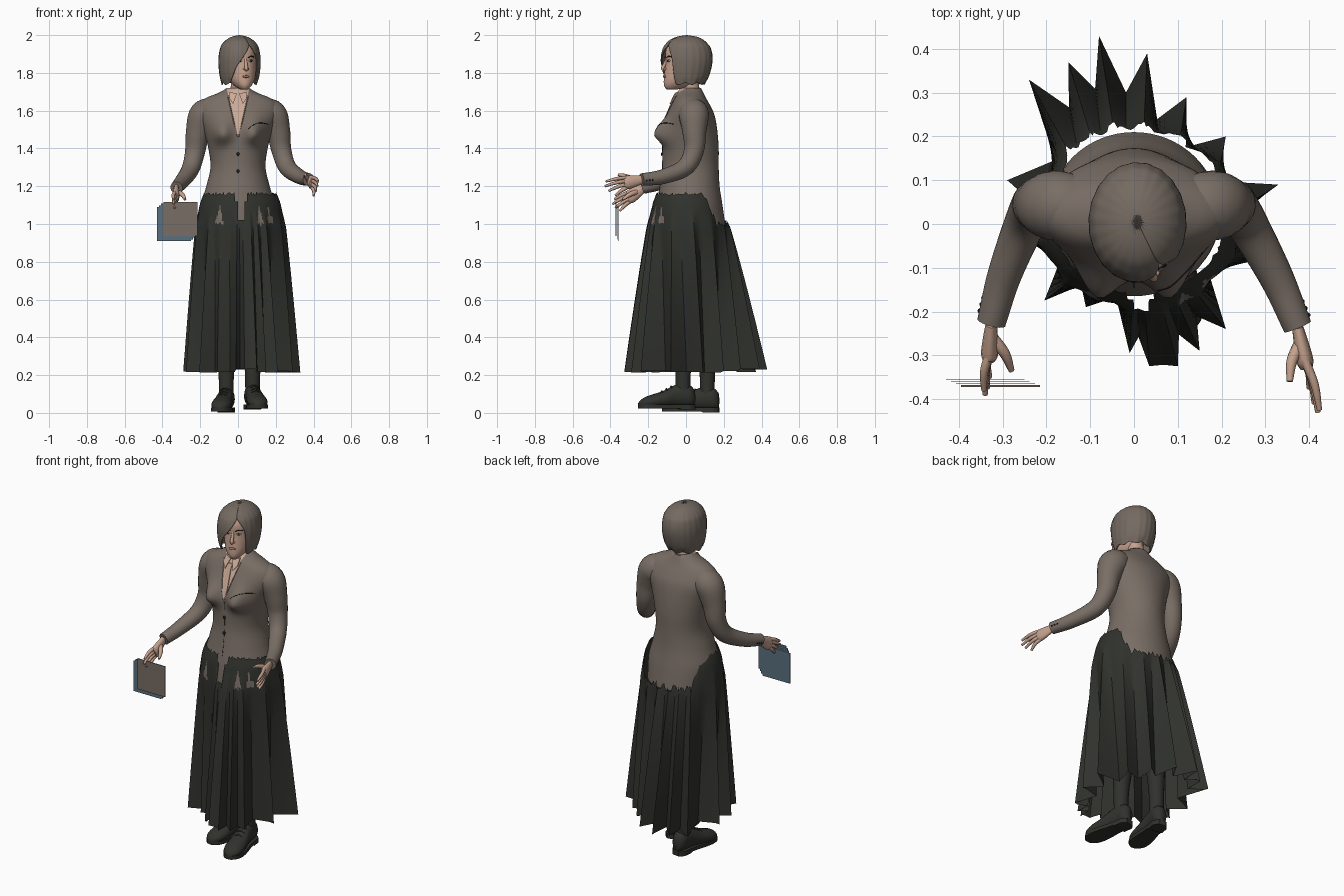
import bpy, bmesh, math, random
from math import sin, cos, pi, radians, exp
from mathutils import Vector, Matrix

random.seed(4)
if "Cube" in bpy.data.objects:
    bpy.data.objects.remove(bpy.data.objects["Cube"])


def material(name, *rgb):
    m = bpy.data.materials.new(name)
    m.use_nodes = True
    m.diffuse_color = (*rgb, 1)
    m.node_tree.nodes["Principled BSDF"].inputs["Base Color"].default_value = (*rgb, 1)
    return m


JACKET = material("taupe wool", .19, .155, .13)
HAIR = material("ash brown hair", .175, .145, .12)
SKIRT = material("charcoal cloth", .03, .032, .026)
SKIN = material("skin", .56, .36, .27)
SHIRT = material("peach shirt", .6, .4, .31)
LIP = material("muted rose", .33, .17, .13)
DARK = material("near black", .012, .011, .01)
BLUE = material("slate blue", .1, .16, .21)
WHITE = material("eye white", .55, .5, .46)


def sample(rows, k):
    """Smooth curve through rows keyed by their first column."""
    k = min(max(k, rows[0][0]), rows[-1][0])
    i = max(j for j in range(len(rows) - 1) if rows[j][0] <= k)
    def slope(j):
        a, b = rows[max(j - 1, 0)], rows[min(j + 1, len(rows) - 1)]
        return [(q - p) / (b[0] - a[0]) for p, q in zip(a, b)]
    a, b, h = rows[i], rows[i + 1], rows[i + 1][0] - rows[i][0]
    t = (k - a[0]) / h
    w = (2*t**3 - 3*t*t + 1, (t**3 - 2*t*t + t) * h, 3*t*t - 2*t**3, (t**3 - t*t) * h)
    return [w[0]*p + w[1]*m + w[2]*q + w[3]*n
            for p, m, q, n in zip(a, slope(i), b, slope(i + 1))][1:]


def steps(rows, n):
    a, b = rows[0][0], rows[-1][0]
    return [a + (b - a) * i / n for i in range(n + 1)]


def finish(bm, name, mats, angle=40):
    bmesh.ops.recalc_face_normals(bm, faces=bm.faces)
    me = bpy.data.meshes.new(name)
    bm.to_mesh(me)
    bm.free()
    for m in mats:
        me.materials.append(m)
    ob = bpy.data.objects.new(name, me)
    bpy.context.collection.objects.link(ob)
    bpy.ops.object.select_all(action='DESELECT')
    ob.select_set(True)
    bpy.context.view_layer.objects.active = ob
    bpy.ops.object.shade_smooth_by_angle(angle=radians(angle))
    return ob


def skin_rings(rings, closed=True, caps=True):
    bm = bmesh.new()
    vs = [[bm.verts.new(p) for p in r] for r in rings]
    n = len(rings[0])
    for a, b in zip(vs, vs[1:]):
        for i in range(n if closed else n - 1):
            j = (i + 1) % n
            bm.faces.new((a[i], a[j], b[j], b[i]))
    if caps:
        bm.faces.new(vs[0])
        bm.faces.new(vs[-1])
    return bm


def oval(row, z, a):
    """Point on an oval ring; angle 0 is the front, positive toward +x."""
    rx, yf, yb = row[:3]
    return Vector((rx * sin(a), (yf + yb) / 2 - (yb - yf) / 2 * cos(a), z))


def tube(name, pts, mat, side=(1, 0, 0), flat=1, n=12, cuts=4):
    rows = [(i, *p) for i, p in enumerate(pts)]
    path = [sample(rows, k) for k in steps(rows, cuts * (len(pts) - 1))]
    rings = []
    for i, p in enumerate(path):
        t = (Vector(path[min(i + 1, len(path) - 1)][:3]) - Vector(path[max(i - 1, 0)][:3])).normalized()
        u = Vector(side)
        u = (u - t * u.dot(t)).normalized()
        v = t.cross(u) * flat
        rings.append([Vector(p[:3]) + p[3] * (u * cos(2*pi*j/n) + v * sin(2*pi*j/n)) for j in range(n)])
    return finish(skin_rings(rings), name, [mat], 60)


def ball(name, loc, size, mat, turn=0):
    bm = bmesh.new()
    bmesh.ops.create_uvsphere(bm, u_segments=16, v_segments=10, radius=1, matrix=
        Matrix.Translation(loc) @ Matrix.Rotation(turn, 4, 'Z') @ Matrix.Diagonal((*size, 1)))
    return finish(bm, name, [mat])


def plate(name, outline, mat, depth):
    bm = bmesh.new()
    f = bm.faces.new([bm.verts.new(p) for p in outline])
    new = bmesh.ops.extrude_face_region(bm, geom=[f])["geom"]
    bmesh.ops.translate(bm, vec=(0, depth, 0), verts=[v for v in new if isinstance(v, bmesh.types.BMVert)])
    return finish(bm, name, [mat])


# Jacket body, with the shirt opening cut as a V
TORSO = [(.98, .195, -.165, .21), (1.1, .195, -.155, .193), (1.2, .168, -.138, .178),
         (1.3, .146, -.125, .173), (1.4, .157, -.125, .173), (1.5, .185, -.122, .165),
         (1.58, .215, -.1, .15), (1.635, .208, -.077, .124), (1.67, .165, -.06, .104),
         (1.695, .1, -.048, .092), (1.72, .06, -.03, .08)]


def torso_point(z, a):
    p = oval(sample(TORSO, z), z, a)
    if cos(a) > 0:
        p.y -= .062 * exp(-((abs(p.x) - .085) / .05)**2 - ((z - 1.475) / (.075 if z > 1.475 else .05))**2)
    return p


def chest(x, z, out=.003):
    return torso_point(z, math.asin(x / sample(TORSO, z)[0])) - Vector((0, out, 0))


bm = skin_rings([[torso_point(z, 2*pi*i/64) for i in range(64)] for z in steps(TORSO, 50)])
for s in (-1, 1):
    bmesh.ops.bisect_plane(bm, geom=bm.verts[:] + bm.edges[:] + bm.faces[:],
                           plane_co=(0, 0, 1.46), plane_no=(s * .25, 0, -.058))
for f in bm.faces:
    c = f.calc_center_median()
    f.material_index = int(c.y < .01 and c.z > 1.46 and abs(c.x) < (c.z - 1.46) * .232)
finish(bm, "jacket_body", [JACKET, SHIRT], 60)

# Lapel edges, front seam, pocket, buttons, tie and collar
for s, side in ((1, "left"), (-1, "right")):
    tube(side + "_lapel_edge", [(*chest(s * ((z - 1.46) * .232 + .003), z, .001), .003) for z in (1.46, 1.54, 1.62, 1.68)], JACKET, n=6)
    plate(side + "_collar_point", [chest(s * x, z, .011) for x, z in ((.006, 1.69), (.046, 1.7), (.046, 1.665), (.026, 1.635))], SHIRT, .008)
tube("front_seam", [(*chest(0, z, 0), .0012) for z in (1.15, 1.25, 1.35, 1.46)], DARK, n=6)
tube("pocket_edge", [(*chest(x, z, .001), .002) for x, z in ((.055, 1.505), (.085, 1.527), (.12, 1.535), (.16, 1.528))], DARK, (0, 0, 1), n=6)
for i, z in enumerate((1.28, 1.37)):
    ball(f"button_{i}", chest(0, z), (.009, .005, .009), DARK)
plate("tie", [chest(x, z, .006) for x, z in ((-.012, 1.665), (.012, 1.665), (.009, 1.64), (.016, 1.53), (0, 1.47), (-.016, 1.53), (-.009, 1.64))], SHIRT, .005)
tube("neck", [(.004, .035, 1.66, .055), (.006, .025, 1.72, .045), (.01, .015, 1.79, .045)], SKIN, n=20)


# Skirt: each blade-like fold runs from the hip oval out to its own hem tip
HIP_ROWS = [(.98, .232, -.19, .208), (1.1, .215, -.178, .197), (1.17, .19, -.157, .172)]
TIPS = [(.1, -.325), (.15, -.29), (.21, -.24), (.29, -.08), (.33, .09), (.21, .2), (.12, .29), (.03, .39),
        (-.08, .43), (-.15, .37), (-.24, .33), (-.29, .1), (-.275, -.03), (-.205, -.175), (-.11, -.19), (-.01, -.295), (.035, -.325)]
TORN = ((-.55, .13), (.5, .1), (.8, .12))
hem = []
for i, tip in enumerate(TIPS):
    a, b = Vector(tip), Vector(TIPS[(i + 1) % len(TIPS)])
    gap = (b - a).length
    valley = (a + b) / 2 * (.99 if i == len(TIPS) - 1 else max(.68, .92 - gap * 1.6))
    drop = random.uniform(.212, .235)
    for p, q in ((a, valley), (valley, b)):
        hem += [(p.lerp(q, k / 5), drop) for k in range(5)]
cols = []
for h, drop in hem:
    d = math.atan2(h.x - .015, .05 - h.y)
    top = 1.16 + random.uniform(-.01, .01)
    if abs(d) > 2.1:
        top = max(1.0, 1.16 - (abs(d) - 2.1) * .5) + random.uniform(-.02, .02)
    if abs(d - .02) < .16:
        top = 1.02 if abs(d - .02) < .08 else 1.12
    column = []
    for k in range(41):
        z = top + (drop - top) * (k / 40)**1.6
        p = oval(sample(HIP_ROWS, z), z, d) + Vector((.012, 0, 0))
        w = max(0, (1.08 - z) / (1.08 - drop))
        column.append(p.lerp(Vector((h.x, h.y, z)), w**.9))
    cols.append(column)
bm = skin_rings(list(zip(*cols)), caps=False)
for f in bm.faces:
    c = f.calc_center_median()
    d = math.atan2(c.x - .012, .02 - c.y)
    f.material_index = int(any(abs(d - a) < w * (1.1 - c.z) / .11 and c.z > 1.0 for a, w in TORN))
finish(bm, "pleated_skirt", [SKIRT, JACKET], 45)

# Head and face, turned a little to its left
HEAD = [(1.712, .018, -.105, -.05), (1.73, .042, -.118, .02), (1.76, .062, -.12, .05), (1.8, .073, -.117, .08),
        (1.86, .079, -.111, .1), (1.92, .077, -.108, .1), (1.96, .058, -.08, .075), (1.98, .02, -.03, .03)]
TURN = radians(14)
POSE = Matrix.Translation((.014, 0, 0)) @ Matrix.Rotation(TURN, 4, 'Z')
finish(skin_rings([[POSE @ oval(sample(HEAD, z), z, 2*pi*i/40) for i in range(40)] for z in steps(HEAD, 28)]), "head", [SKIN], 60)


def face(x, z, out=0):
    row = sample(HEAD, z)
    return POSE @ (oval(row, z, math.asin(x / row[0])) - Vector((0, out, 0)))


for s, side in ((1, "left"), (-1, "right")):
    ball(side + "_eye", face(s * .031, 1.864), (.014, .005, .006), WHITE, TURN + s * .35)
    ball(side + "_iris", face(s * .031, 1.864, .003), (.007, .004, .006), DARK, TURN + s * .35)
    tube(side + "_brow", [(*face(s * x, z, .001), .003) for x, z in ((.014, 1.88), (.032, 1.888), (.05, 1.884))], DARK, (0, 0, 1), n=6)
    ball(side + "_nostril", face(s * .009, 1.82, .003), (.007, .009, .006), SKIN, TURN)
tube("nose", [(*face(0, z, o), r) for z, o, r in ((1.875, -.005, .006), (1.85, .003, .008), (1.824, .012, .01), (1.814, .002, .007))], SKIN)
ball("lips", face(0, 1.781), (.02, .006, .007), LIP, TURN)

# Bob haircut: a shell open over the face, parted on its left
BOB = [(1.742, .094, -.105, .098, 60, -30), (1.78, .104, -.122, .12, 59, -21), (1.84, .111, -.132, .137, 57, -6),
       (1.89, .11, -.132, .14, 53, 13), (1.935, .101, -.12, .129, 40, 28), (1.955, .09, -.106, .114, 32, 32),
       (1.975, .07, -.085, .092, 32, 32), (1.99, .044, -.052, .062, 32, 32), (1.998, .016, -.016, .024, 32, 32),
       (2, .0005, .0035, .0045, 32, 32)]
rings = []
for z in steps(BOB, 60):
    row = sample(BOB, z)
    lo, hi = radians(row[3]), radians(row[3] if z > 1.955 else min(row[4], row[3])) + 2 * pi
    ring = []
    for i in range(121):
        a = lo + (hi - lo) * i / 120
        p = oval(row, z, a)
        g = 1 + .006 * sin(22 * a)
        drop = .006 * sin(9 * a) * max(0, (1.78 - z) / .04)
        ring.append(Vector((.008 + p.x * g, p.y * g, z + drop)))
    rings.append(ring)
bob = finish(skin_rings(rings, closed=False, caps=False), "bob_hair", [HAIR], 60)
shell = bob.modifiers.new("thickness", 'SOLIDIFY')
shell.thickness = .006

# Sleeves, hands and cuff buttons
ARMS = {
    "left": ([(.12, .04, 1.595, .07), (.18, .042, 1.575, .08), (.213, .044, 1.49, .064), (.23, .042, 1.39, .053),
              (.262, -.005, 1.3, .047), (.327, -.125, 1.25, .039), (.374, -.235, 1.235, .033)],
             (.39, -.31, 1.22), [(.424, -.425, 1.225), (.42, -.43, 1.2), (.412, -.41, 1.175), (.4, -.375, 1.15)], (.356, -.36, 1.262)),
    "right": ([(-.12, .04, 1.595, .07), (-.18, .042, 1.575, .08), (-.213, .044, 1.48, .064), (-.228, .042, 1.38, .053),
               (-.252, -.005, 1.29, .047), (-.297, -.12, 1.225, .039), (-.326, -.225, 1.192, .033)],
              (-.33, -.295, 1.145), [(-.343, -.38, 1.13), (-.34, -.39, 1.105), (-.335, -.375, 1.085), (-.33, -.35, 1.07)], (-.28, -.335, 1.13)),
}
for side, (path, palm, fingers, thumb) in ARMS.items():
    s = 1 if side == "left" else -1
    tube(side + "_sleeve", path, JACKET, (s * .4, 1, 0), n=24, cuts=6)
    wrist, palm = Vector(path[-1][:3]), Vector(palm)
    tube(side + "_palm", [(*wrist, .023), (*wrist.lerp(palm, .5), .031), (*palm, .036), (*palm.lerp(Vector(fingers[1]), .15), .028)], SKIN, (0, 0, 1), .55)
    for i, tip in enumerate(fingers):
        tip = Vector(tip)
        root = palm + Vector((0, 0, .026 - .017 * i))
        tube(f"{side}_finger_{i}", [(*root, .0105), (*(root.lerp(tip, .5) + Vector((s * .006, 0, .004))), .0095), (*tip, .006)], SKIN, n=8)
    root, tip = wrist.lerp(palm, .45), Vector(thumb)
    tube(side + "_thumb", [(*root, .015), (*(root.lerp(tip, .5) + Vector((-s * .008, 0, .006))), .0125), (*tip, .007)], SKIN, n=8)
    for i in range(3):
        p = Vector(path[-1][:3]).lerp(Vector(path[-2][:3]), .12 + .14 * i)
        ball(f"{side}_cuff_button_{i}", p + Vector((s * .03, .014, -.008)), (.005, .005, .005), DARK)

# Stack of thin boards held in the right hand
for i in range(4):
    x, z, y = -.43 + .0117 * i, .91 + .009 * i, -.355 - .0045 * i
    plate(f"board_{i}", [(x, y, z), (x + .18, y, z), (x + .18, y, z + .18), (x, y, z + .18)], BLUE, -.002)
plate("board_cover", [(-.395, -.3706, .937), (-.215, -.3706, .937), (-.215, -.3706, 1.117), (-.395, -.3706, 1.117)], JACKET, -.002)

# Legs and lace-up shoes, left foot forward
SHOE = [(-.24, .014, .012, .034), (-.215, .041, .006, .058), (-.17, .053, .004, .076), (-.11, .05, .006, .095),
        (-.05, .042, .012, .125), (0, .041, .012, .138), (.04, .039, .012, .125), (.062, .02, .02, .1)]
for side, s, x, y, z in (("left", 1, .077, -.015, .02), ("right", -1, -.062, .112, .004)):
    place = Matrix.Translation((x, y, z)) @ Matrix.Rotation(s * radians(9), 4, 'Z')
    rings, sole = [], []
    for k in steps(SHOE, 24):
        w, lo, hi = sample(SHOE, k)
        rings.append([place @ Vector((w * cos(t), k, (lo + hi) / 2 + (hi - lo) / 2 * sin(t))) for t in (2*pi*i/20 for i in range(20))])
        w += .002
        base = -.003 if k > -.02 else .004
        sole.append([place @ Vector(p) for p in ((-w, k, base), (w, k, base), (w, k, .024), (-w, k, .024))])
    finish(skin_rings(rings), side + "_shoe", [SKIRT], 60)
    finish(skin_rings(sole), side + "_sole", [SKIRT])
    for i in range(3):
        yy, zz = -.115 + .025 * i, .096 + .013 * i
        tube(f"{side}_lace_{i}", [(*(place @ Vector((q, yy, zz - abs(q) * .35))), .003) for q in (-.022, 0, .022)], SKIRT, (0, 0, 1), n=6)
    tube(side + "_leg", [(x, y, z + .09, .038), (x, y, .24, .042), (x * .95, y * .8 + .01, .45, .056), (x, y * .5, .7, .06), (x, .01, 1, .075)], SKIRT, n=20)
